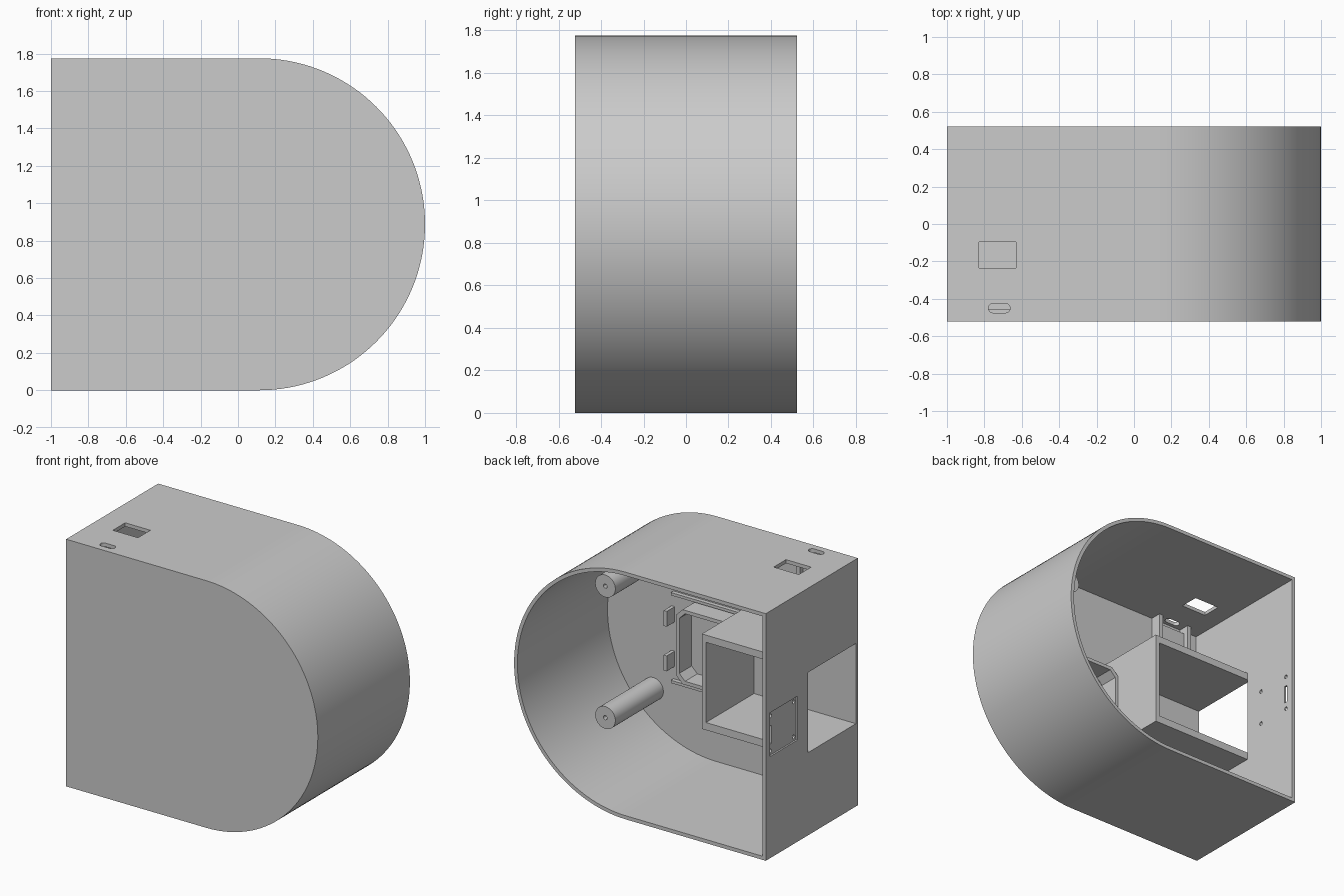
import bpy, bmesh, math

old = bpy.data.objects.get("Cube")
if old:
    bpy.data.objects.remove(old, do_unlink=True)

H, Y0, Y1 = 1.775, -0.5225, 0.5225
R = H / 2
WALL = 0.026
FLOOR = Y0 + 0.022       # inner face of the front wall
DEPTH = 0.045            # back end of the bay and posts

grey = bpy.data.materials.new("plain_grey")
grey.use_nodes = True
grey.diffuse_color = (0.6, 0.6, 0.6, 1)
grey.node_tree.nodes["Principled BSDF"].inputs["Base Color"].default_value = (0.6, 0.6, 0.6, 1)


def prism(name, profile, y0, y1):
    """Extrude an x-z outline along y."""
    bm = bmesh.new()
    face = bm.faces.new([bm.verts.new((x, y0, z)) for x, z in profile])
    new = bmesh.ops.extrude_face_region(bm, geom=[face])["geom"]
    bmesh.ops.translate(bm, vec=(0, y1 - y0, 0),
                        verts=[v for v in new if isinstance(v, bmesh.types.BMVert)])
    bmesh.ops.recalc_face_normals(bm, faces=bm.faces)
    mesh = bpy.data.meshes.new(name)
    bm.to_mesh(mesh)
    bm.free()
    mesh.materials.append(grey)
    obj = bpy.data.objects.new(name, mesh)
    bpy.context.collection.objects.link(obj)
    return obj


def box(name, x, y, z):
    return prism(name, [(x[0], z[0]), (x[1], z[0]), (x[1], z[1]), (x[0], z[1])], *y)


def disc(cx, cz, r, n=32):
    return [(cx + r * math.cos(2 * math.pi * i / n), cz + r * math.sin(2 * math.pi * i / n))
            for i in range(n)]


def chamfered(x0, x1, z0, z1, c):
    return [(x0 + c, z0), (x1 - c, z0), (x1, z0 + c), (x1, z1 - c),
            (x1 - c, z1), (x0 + c, z1), (x0, z1 - c), (x0, z0 + c)]


def d_outline(inset, n=72):
    """Square on the right side, half round on the left."""
    r, cx = R - inset, 1 - R
    arc = [(cx + r * math.sin(math.pi * i / n), R - r * math.cos(math.pi * i / n))
           for i in range(n + 1)]
    return [(-1 + inset, inset)] + arc + [(-1 + inset, H - inset)]


def cut(obj, cutters):
    for c in cutters:
        mod = obj.modifiers.new("cut", "BOOLEAN")
        mod.operation, mod.solver, mod.object = "DIFFERENCE", "EXACT", c
        bpy.context.view_layer.objects.active = obj
        bpy.ops.object.modifier_apply(modifier=mod.name)
        bpy.data.objects.remove(c, do_unlink=True)


def smooth(obj):
    bpy.ops.object.select_all(action="DESELECT")
    obj.select_set(True)
    bpy.context.view_layer.objects.active = obj
    bpy.ops.object.shade_smooth_by_angle(angle=math.radians(30))


# Hollow shell, open at the back
shell = prism("shell", d_outline(0), Y0, Y1)
cutters = [prism("hollow", d_outline(WALL), FLOOR, Y1 + 0.1),
           box("bay_opening", (-1.1, -0.9), (FLOOR, DEPTH), (0.594, 1.17)),
           box("top_port", (-0.83, -0.63), (-0.235, -0.095), (1.7, 1.9)),
           box("panel_recess", (-1.1, -0.988), (0.16, 0.477), (0.73, 1.045)),
           box("panel_slot", (-1.1, -0.9), (0.44, 0.467), (0.81, 0.94))]
# Screw holes at the panel corners
for y in (0.19, 0.455):
    for z in (0.76, 1.012):
        hole = prism("screw_hole", disc(0, 0, 0.014, 16), -0.1, 0.1)
        hole.rotation_euler.z = math.pi / 2
        hole.location = (-1, y, z)
        cutters.append(hole)
# Rounded switch slot in the top
arcs = [(s * 0.033 + 0.025 * math.cos(a), 0.025 * math.sin(a))
        for s, start in ((1, -90), (-1, 90))
        for a in [math.radians(start + 180 * i / 10) for i in range(11)]]
slot = prism("switch_slot", arcs, -0.1, 0.1)
slot.rotation_euler.x = math.pi / 2
slot.location = (-0.72, -0.45, H)
cutters.append(slot)
bpy.context.view_layer.update()
cut(shell, cutters)
smooth(shell)

# Bay walls around the side opening
bay = box("bay_walls", (-1 + WALL, -0.157), (FLOOR, DEPTH), (0.54, 1.222))
cut(bay, [box("bay_hollow", (-1.1, -0.19), (FLOOR - 0.1, DEPTH + 0.1), (0.594, 1.17))])

# Two screw posts
for side, z in (("lower", 0.415), ("upper", H - 0.415)):
    post = prism(side + "_post", disc(0.61, z, 0.08, 48), FLOOR, DEPTH)
    cut(post, [prism("pilot", disc(0.61, z, 0.015, 16), DEPTH - 0.3, DEPTH + 0.1)])
    smooth(post)

# Screen holder on the inside of the front wall
frame = prism("screen_frame", chamfered(-0.157, 0.33, 0.59, 1.125, 0.05), FLOOR, -0.36)
cut(frame, [prism("frame_hollow", chamfered(-0.135, 0.305, 0.615, 1.1, 0.045), FLOOR - 0.1, 0)])
for name, z in (("bottom_lip", 0.51), ("top_lip", 1.14)):
    box(name, (-0.157, 0.45), (FLOOR, FLOOR + 0.03), (z, z + 0.02))
for name, z in (("lower_clip", 0.62), ("upper_clip", 0.94)):
    box(name, (0.44, 0.465), (FLOOR, -0.41), (z, z + 0.11))

# Switch holder under the slot
for name, x in (("left_switch_rib", -0.61), ("right_switch_rib", -0.86)):
    box(name, (x, x + 0.03), (FLOOR, -0.42), (1.5, H - WALL))
box("switch_backing", (-0.83, -0.61), (FLOOR, -0.455), (1.5, 1.7))
